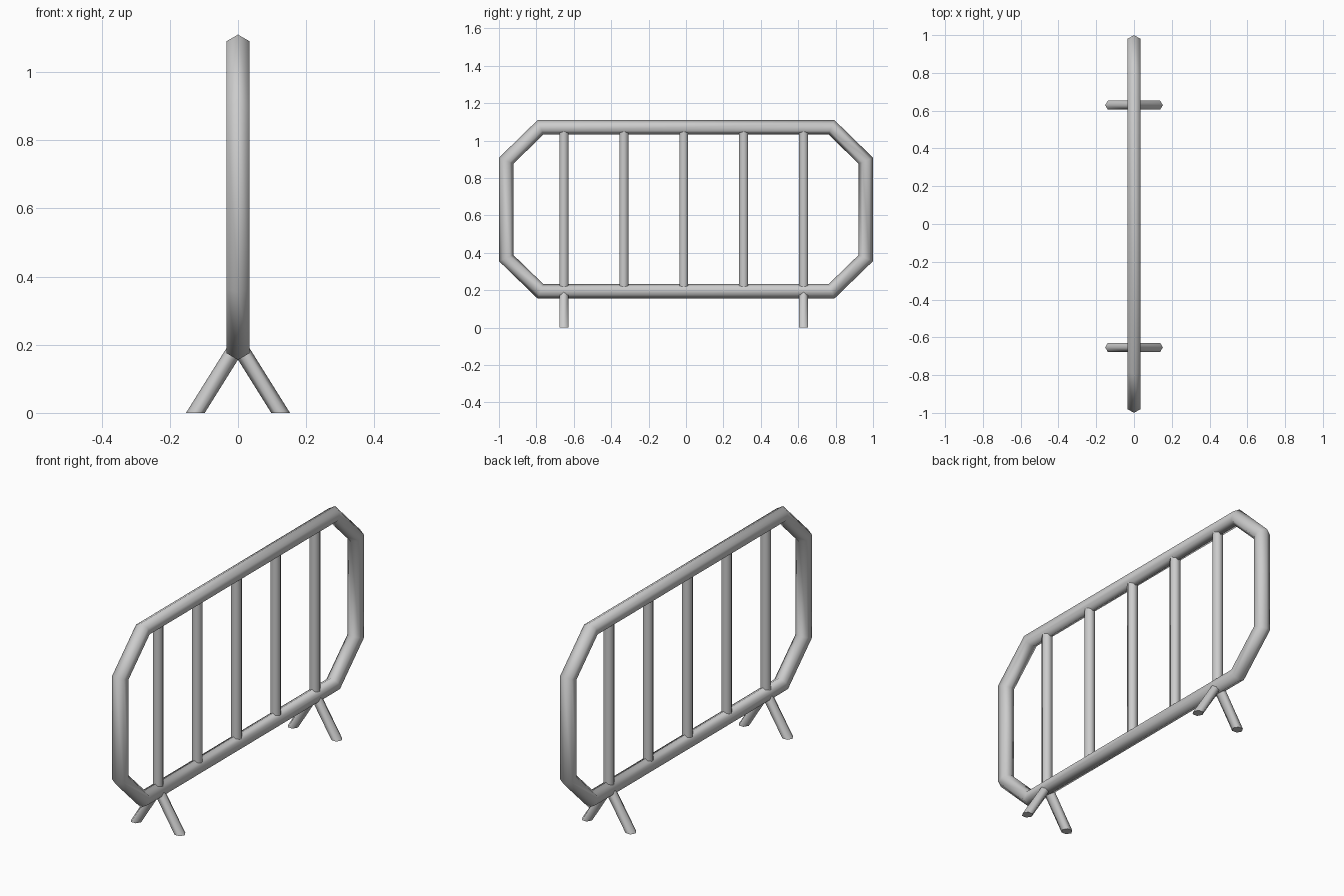
import bpy, bmesh
from math import cos, sin, pi
from mathutils import Vector

if "Cube" in bpy.data.objects:
    bpy.data.objects.remove(bpy.data.objects["Cube"])

SIDES = 6


def finish(bm, name):
    bmesh.ops.recalc_face_normals(bm, faces=bm.faces)
    for f in bm.faces:
        f.smooth = True
    mesh = bpy.data.meshes.new(name)
    bm.to_mesh(mesh)
    bm.free()
    obj = bpy.data.objects.new(name, mesh)
    bpy.context.collection.objects.link(obj)
    return obj


def bridge(bm, a, b):
    for i in range(SIDES):
        j = (i + 1) % SIDES
        bm.faces.new((a[i], a[j], b[j], b[i]))


def post(name, bottom, top, r):
    """Hexagonal bar with level ends, leaning from bottom to top."""
    bm = bmesh.new()
    rings = [[bm.verts.new(Vector(c) + Vector((r * cos(2 * pi * i / SIDES),
                                               r * sin(2 * pi * i / SIDES), 0)))
              for i in range(SIDES)] for c in (bottom, top)]
    bridge(bm, *rings)
    for ring in rings:
        cap = bm.faces.new(ring)
        for e in cap.edges:
            e.smooth = False
    return finish(bm, name)


def loop_tube(name, path, r):
    """Closed mitred hexagonal tube along (y, z) points, anticlockwise."""
    bm = bmesh.new()
    pts = [Vector(p) for p in path]
    n = len(pts)
    rings = []
    for k, p in enumerate(pts):
        d1 = (p - pts[k - 1]).normalized()
        d2 = (pts[(k + 1) % n] - p).normalized()
        n1, n2 = Vector((d1.y, -d1.x)), Vector((d2.y, -d2.x))
        m = (n1 + n2) / (1 + n1.dot(n2))
        ring = []
        for i in range(SIDES):
            a = 2 * pi * i / SIDES
            q = p + m * r * cos(a)
            ring.append(bm.verts.new((r * sin(a), q.x, q.y)))
        rings.append(ring)
    for k in range(n):
        bridge(bm, rings[k], rings[(k + 1) % n])
    return finish(bm, name)


# Outer frame: rectangle with cut corners
Y, YC = 0.9615, 0.778
Z0, Z1, Z2, Z3 = 0.194, 0.372, 0.892, 1.071
loop_tube("outer_frame", [(-YC, Z0), (YC, Z0), (Y, Z1), (Y, Z2),
                          (YC, Z3), (-YC, Z3), (-Y, Z2), (-Y, Z1)], 0.0385)

# Upright bars
bar_y = [-0.653 + 0.3205 * i for i in range(5)]
for i, y in enumerate(bar_y):
    post(f"upright_bar_{i + 1}", (0, y, Z0), (0, y, Z3), 0.0275)

# Splayed legs under the two end bars
for end, y in (("near", bar_y[0]), ("far", bar_y[-1])):
    for side, s in (("left", -1), ("right", 1)):
        post(f"{end}_{side}_leg", (s * 0.125, y, 0), (0, y, 0.2), 0.0275)
